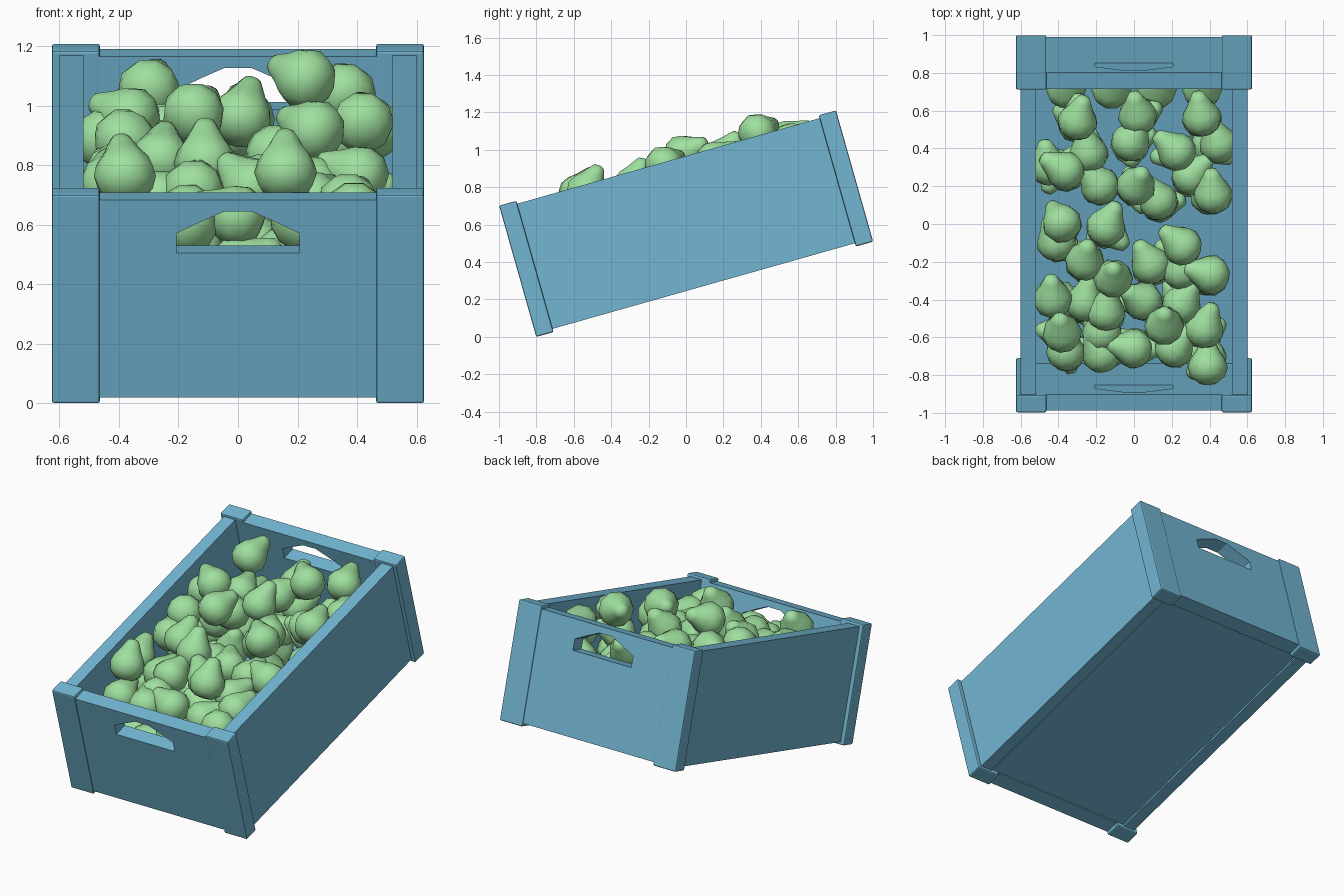
import bpy, bmesh, math, random
from mathutils import Matrix, Vector

if "Cube" in bpy.data.objects:
    bpy.data.objects.remove(bpy.data.objects["Cube"])

random.seed(4)
# whole crate is tilted back about x
TILT = Matrix.Translation((0, 0.1, 0.254)) @ Matrix.Rotation(math.radians(15.8), 4, 'X')
INV = TILT.inverted()


def material(name, rgb):
    m = bpy.data.materials.new(name)
    m.diffuse_color = (*rgb, 1)
    m.use_nodes = True
    m.node_tree.nodes["Principled BSDF"].inputs["Base Color"].default_value = m.diffuse_color
    return m


BLUE = material("crate_blue", (0.17, 0.47, 0.65))
GREEN = material("pear_green", (0.35, 0.75, 0.35))


def add(name, mesh, matrix, mat):
    ob = bpy.data.objects.new(name, mesh)
    bpy.context.collection.objects.link(ob)
    ob.matrix_world = matrix
    if not mesh.materials:
        mesh.materials.append(mat)
    return ob


def box(name, lo, hi, bevel=0.0):
    lo, hi = Vector(lo), Vector(hi)
    bm = bmesh.new()
    bmesh.ops.create_cube(bm, size=1)
    bmesh.ops.scale(bm, vec=hi - lo, verts=bm.verts)
    bmesh.ops.translate(bm, vec=(lo + hi) / 2, verts=bm.verts)
    me = bpy.data.meshes.new(name)
    bm.to_mesh(me)
    bm.free()
    ob = add(name, me, TILT, BLUE)
    if bevel:
        mod = ob.modifiers.new("bevel", 'BEVEL')
        mod.width, mod.segments = bevel, 2
    return ob


# floor, side walls and corner posts
box("crate_floor", (-0.53, -0.85, 0.03), (0.53, 0.85, 0.11))
for sx, side in ((-1, "left"), (1, "right")):
    xs = sorted((sx * 0.52, sx * 0.60))
    box(side + "_wall", (xs[0], -0.845, 0.018), (xs[1], 0.845, 0.713))
    xs = sorted((sx * 0.464, sx * 0.625))
    for sy, end in ((-1, "front"), (1, "back")):
        ys = sorted((sy * 0.84, sy * 0.936))
        box(f"{end}_{side}_post", (xs[0], ys[0], 0), (xs[1], ys[1], 0.729), 0.008)

# end walls: flat outline with an arched hand hole, extruded
outline = [(-0.47, 0.02), (0.47, 0.02), (0.47, 0.71), (-0.47, 0.71)]
hole = [(-0.207, 0.525), (-0.207, 0.593), (-0.12, 0.636), (-0.045, 0.67),
        (0.045, 0.67), (0.12, 0.636), (0.207, 0.593), (0.207, 0.525)]
curve = bpy.data.curves.new("end_wall_profile", 'CURVE')
curve.dimensions = '2D'
curve.fill_mode = 'BOTH'
curve.extrude = 0.045
for pts in (outline, hole):
    sp = curve.splines.new('POLY')
    sp.points.add(len(pts) - 1)
    for p, co in zip(sp.points, pts):
        p.co = (*co, 0, 1)
    sp.use_cyclic_u = True
tmp = bpy.data.objects.new("end_wall_profile", curve)
bpy.context.collection.objects.link(tmp)
deps = bpy.context.evaluated_depsgraph_get()
end_mesh = bpy.data.meshes.new_from_object(tmp.evaluated_get(deps))
bpy.data.objects.remove(tmp)
bm = bmesh.new()
bm.from_mesh(end_mesh)
bmesh.ops.remove_doubles(bm, verts=bm.verts, dist=0.0005)
bmesh.ops.recalc_face_normals(bm, faces=bm.faces)
bm.to_mesh(end_mesh)
bm.free()
end_mesh.shade_flat()
for sy, end in ((-1, "front"), (1, "back")):
    add(end + "_wall", end_mesh,
        TILT @ Matrix.Translation((0, sy * 0.885, 0)) @ Matrix.Rotation(math.pi / 2, 4, 'X'), BLUE)

# pear: lathed profile
profile = [(0, -0.088), (0.052, -0.082), (0.090, -0.050), (0.106, 0), (0.094, 0.044),
           (0.066, 0.088), (0.046, 0.128), (0.032, 0.153), (0, 0.162)]
bm = bmesh.new()
vs = [bm.verts.new((r, 0, z)) for r, z in profile]
es = [bm.edges.new(pair) for pair in zip(vs, vs[1:])]
bmesh.ops.spin(bm, geom=vs + es, cent=(0, 0, 0), axis=(0, 0, 1), angle=math.tau, steps=10)
bmesh.ops.remove_doubles(bm, verts=bm.verts, dist=0.0005)
bmesh.ops.recalc_face_normals(bm, faces=bm.faces)
for f in bm.faces:
    f.smooth = True
pear_mesh = bpy.data.meshes.new("pear")
bm.to_mesh(pear_mesh)
bm.free()


def pear(pos, az, el):
    az, el = math.radians(az), math.radians(el)
    tip = Vector((math.cos(az) * math.cos(el), math.sin(az) * math.cos(el), math.sin(el)))
    rot = tip.to_track_quat('Z', 'Y').to_matrix().to_4x4()
    add("pear", pear_mesh, Matrix.Translation(pos) @ rot, GREEN)


def spot(x, y, dz):
    return Vector((x, y, 0.97 + 0.286 * y + dz))   # dz measured from the rim plane


def clamp(v, lo, hi):
    return max(lo, min(hi, v))


# top pears: x, y, height from rim, tip heading, tip elevation
top = [(-.30, .54, -.07, 75, 30), (.02, .57, -.18, 100, 40), (.36, .56, -.09, 100, 30),
       (.23, .38, .01, 140, 20), (-.36, .28, -.09, 150, 20), (.42, .15, -.07, 95, 30),
       (.01, .20, -.07, 65, 55), (-.38, .00, -.08, 120, -40), (-.15, -.02, .01, 65, 25),
       (.26, -.12, -.02, 140, 20), (.41, -.27, -.13, 165, 20), (-.11, -.29, -.08, 90, 65),
       (-.43, -.40, -.12, 95, 40), (.05, -.41, -.13, 150, 40), (-.15, -.47, -.12, 80, 30),
       (.16, -.54, -.04, 90, 60), (.37, -.56, -.14, 70, 25), (-.38, -.58, -.04, 100, 55),
       (.00, -.66, -.15, 170, 20), (.39, -.76, -.11, 90, -15), (-.26, -.20, -.10, 80, 50)]
# second layer: x, y, tip heading
under = [(.45, .42, 110), (-.02, .43, 60), (-.24, .37, 100), (.30, .25, 45), (-.18, .20, 130),
         (.13, .12, 120), (-.41, -.10, 110), (.09, -.22, 120), (.25, -.25, 90), (-.26, -.42, 80),
         (.25, -.43, 60), (-.36, -.68, 90), (-.17, -.58, 90), (-.17, -.69, 120), (.21, -.66, 50),
         (-.45, .30, 100)]
for x, y, dz, az, el in top:
    pear(spot(x, y, dz), az, el)
for x, y, az in under:
    pear(spot(x, y, -.17), az, 25)

# buried pears, straight below the visible ones and kept inside the crate
for i, p in enumerate([t[:2] for t in top] + [u[:2] for u in under]):
    depths = [0.32] if i < len(top) else [0.40]
    if i % 2 == 0:
        depths.append(0.55)
    for d in depths:
        q = INV @ spot(p[0], p[1], -d)
        loc = Vector((clamp(q.x, -.40, .40), clamp(q.y, -.72, .72), clamp(q.z, .22, .6)))
        pear(TILT @ loc, random.uniform(0, 360), random.uniform(15, 70))
for x in (-.36, -.12, .12, .36):
    pear(TILT @ Vector((x, .70, .23)), 90, 60)
